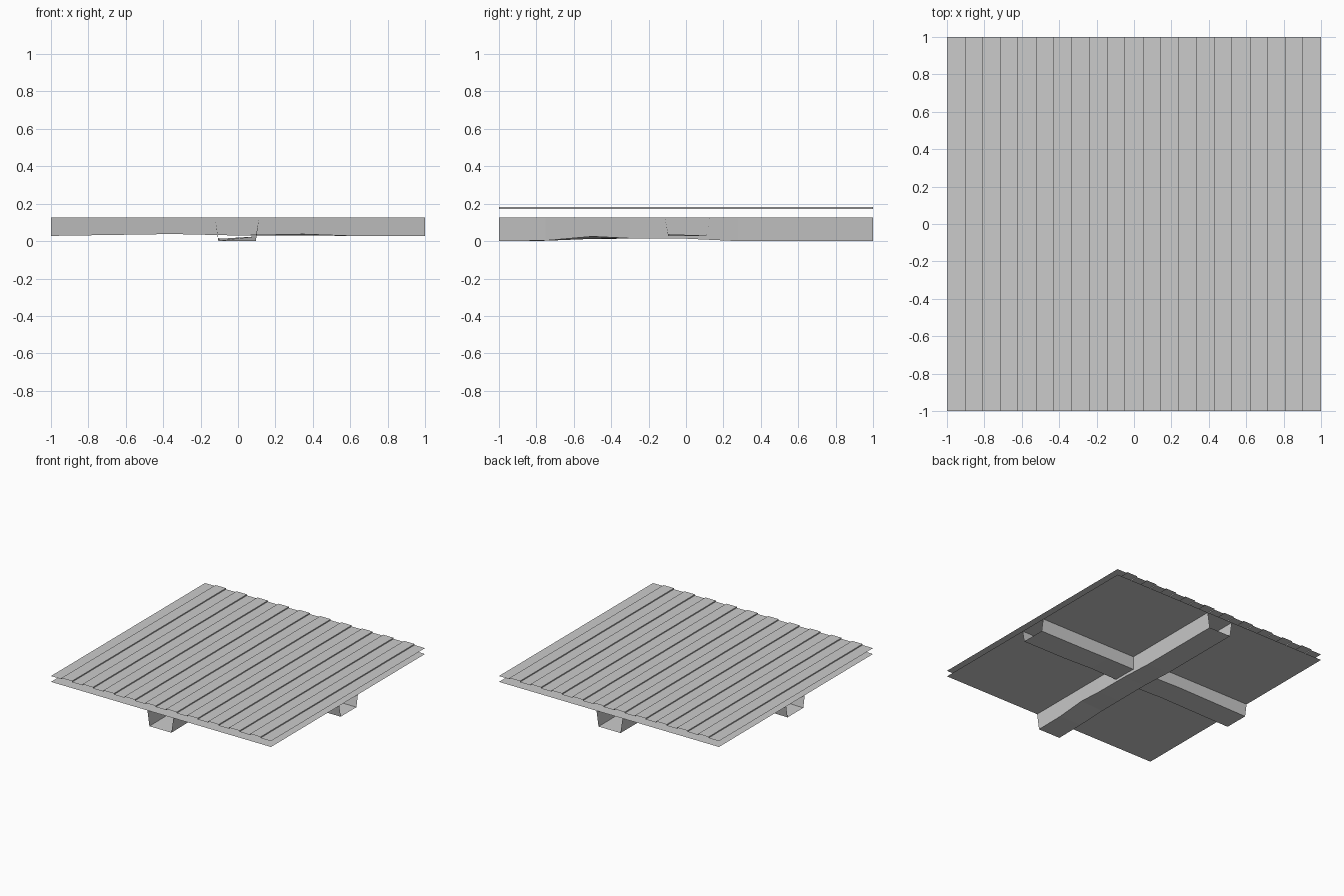
import bpy, bmesh

old = bpy.data.objects.get("Cube")
if old:
    bpy.data.objects.remove(old)

PLATE_Z = 0.125
LOW_Z, HIGH_Z = 0.173, 0.182
RIBS = 21

grey = bpy.data.materials.new("light_grey")
grey.use_nodes = True
colour = (0.6, 0.6, 0.6, 1)
grey.diffuse_color = colour
grey.node_tree.nodes["Principled BSDF"].inputs["Base Color"].default_value = colour


def loft(name, sections):
    """Join equal-length open sections into one thin sheet."""
    bm = bmesh.new()
    rows = [[bm.verts.new(p) for p in s] for s in sections]
    for a, b in zip(rows, rows[1:]):
        for i in range(len(a) - 1):
            bm.faces.new((a[i], a[i + 1], b[i + 1], b[i]))
    mesh = bpy.data.meshes.new(name)
    bm.to_mesh(mesh)
    bm.free()
    mesh.materials.append(grey)
    obj = bpy.data.objects.new(name, mesh)
    bpy.context.collection.objects.link(obj)
    return obj


def trough(name, along_x, low_side, high_side, stations):
    """Open-ended channel; each station is (distance, z of low edge, z of high edge)."""
    sections = []
    for t, za, zb in stations:
        profile = [(low_side - 0.018, PLATE_Z), (low_side, za),
                   (high_side, zb), (high_side + 0.018, PLATE_Z)]
        if along_x:
            sections.append([(t, s, z) for s, z in profile[::-1]])
        else:
            sections.append([(s, t, z) for s, z in profile])
    return loft(name, sections)


# Flat deck sheet
loft("deck_plate", [[(x, y, PLATE_Z) for x in (-1, 1)] for y in (-1, 1)])

# Ribbed top sheet with square steps, low ribs at both outer edges
profile = []
for i in range(RIBS):
    z = HIGH_Z if i % 2 else LOW_Z
    profile += [(-1 + 2 * i / RIBS, z), (-1 + 2 * (i + 1) / RIBS, z)]
loft("ribbed_sheet", [[(x, y, z) for x, z in profile] for y in (-1, 1)])

# Crossing support channels with slightly uneven undersides
trough("long_beam", False, -0.105, 0.095, [
    (-1, 0, 0), (-0.75, 0.002, 0.003), (-0.5, 0.012, 0.025),
    (-0.3, 0.013, 0.015), (0, 0.013, 0.013), (0.28, 0, 0), (1, 0, 0)])
trough("cross_beam", True, -0.095, 0.11, [
    (-1, 0.028, 0.028), (-0.35, 0.038, 0.038), (0, 0.03, 0.03),
    (0.35, 0.037, 0.03), (0.6, 0.028, 0.028), (1, 0.028, 0.028)])
